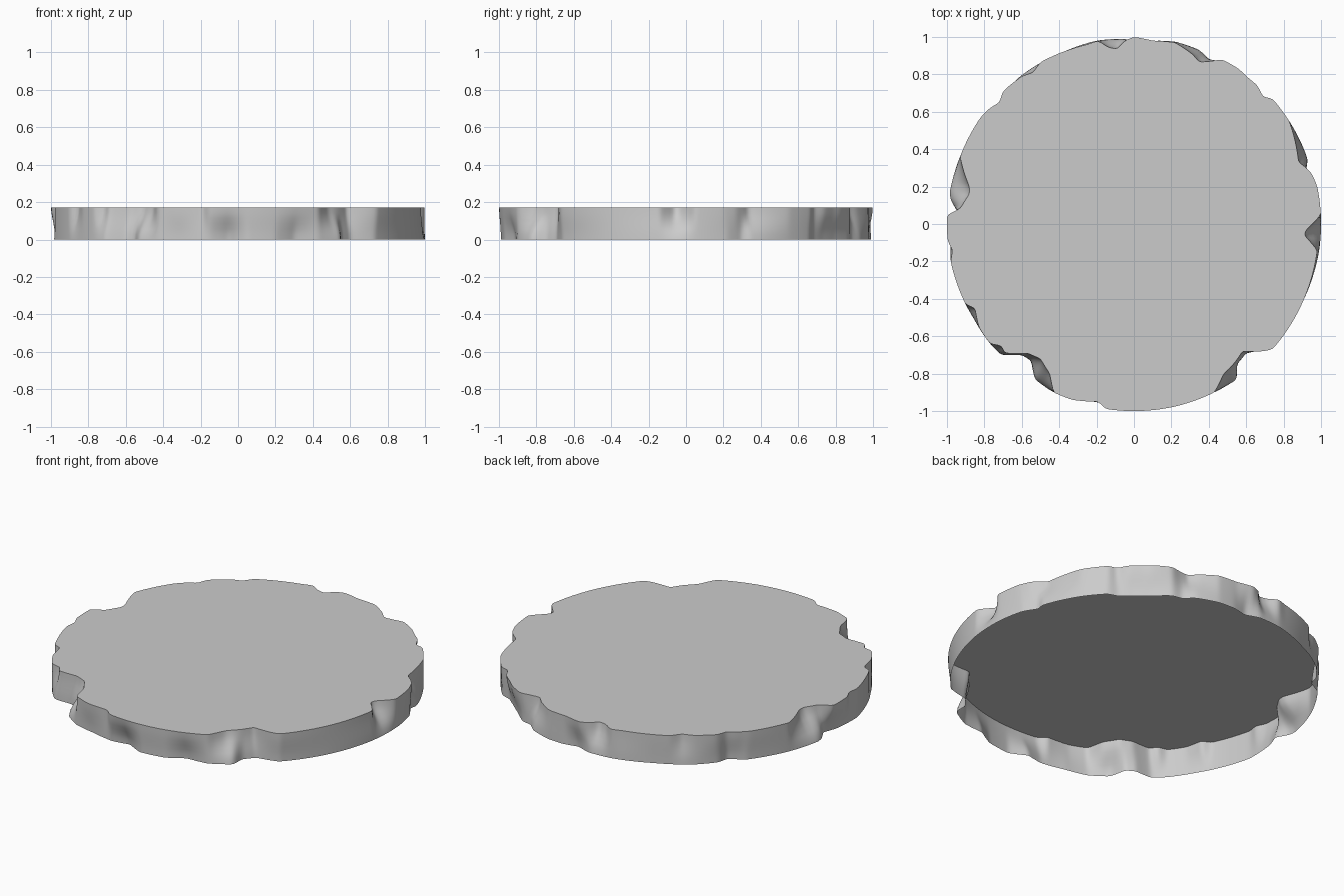
import bpy, bmesh, math

if "Cube" in bpy.data.objects:
    bpy.data.objects.remove(bpy.data.objects["Cube"])

H, N = 0.17, 480

# Chipped outlines, counter-clockwise; stretches between points follow polar arcs
TOP = [(1, .05), (.98, .2), (.95, .27), (.91, .31), (.88, .33), (.86, .45), (.83, .55),
       (.74, .67), (.69, .68), (.66, .74), (.60, .79), (.56, .83), (.47, .88), (.41, .87),
       (.35, .865), (.31, .91), (.22, .97), (.1, .98), (0, 1), (-.05, .98), (-.09, .935),
       (-.14, .945), (-.19, .98), (-.25, .96), (-.5, .865), (-.54, .81), (-.60, .79),
       (-.70, .71), (-.72, .65), (-.77, .62), (-.82, .57), (-.93, .36), (-.91, .28),
       (-.88, .2), (-.88, .16), (-.93, .08), (-1, .05), (-1, -.08), (-.97, -.14),
       (-.98, -.2), (-.9, -.43), (-.85, -.45), (-.83, -.55), (-.77, -.64), (-.71, -.65),
       (-.69, -.69), (-.57, -.69), (-.5, -.72), (-.45, -.8), (-.43, -.9), (-.33, -.94),
       (-.19, -.95), (-.15, -.99), (0, -1), (.2, -.98), (.43, -.9), (.48, -.8),
       (.54, -.74), (.58, -.68), (.69, -.68), (.74, -.67), (.98, -.14), (.91, -.06),
       (.92, -.03)]
BOTTOM = [(1, .05), (.97, .22), (.92, .30), (.93, .34), (.90, .42), (.83, .55), (.74, .66),
          (.68, .68), (.62, .73), (.55, .79), (.46, .87), (.40, .88), (.35, .93), (.22, .975),
          (.12, .98), (.03, .96), (-.05, .99), (-.2, .98), (-.42, .90), (-.52, .85),
          (-.62, .78), (-.70, .69), (-.71, .63), (-.80, .58), (-.93, .36), (-.985, .17),
          (-.98, .13), (-.94, .06), (-.97, -.02), (-.98, -.2), (-.9, -.43), (-.86, -.5),
          (-.77, -.64), (-.71, -.70), (-.60, -.70), (-.55, -.73), (-.53, -.83),
          (-.43, -.9), (-.3, -.93), (-.15, -.96), (-.05, -.94), (.05, -.99), (.2, -.97),
          (.3, -.91), (.43, -.9), (.55, -.83), (.55, -.75), (.60, -.69), (.73, -.66),
          (.90, -.42), (.99, -.14)]


def radii(points):
    """Sample a closed outline as radius by angle."""
    keys = sorted((math.atan2(y, x) % math.tau, math.hypot(x, y)) for x, y in points)
    keys = [(keys[-1][0] - math.tau, keys[-1][1])] + keys + [(keys[0][0] + math.tau, keys[0][1])]
    out, k = [], 0
    for i in range(N):
        a = math.tau * i / N
        while keys[k + 1][0] < a:
            k += 1
        (a0, r0), (a1, r1) = keys[k], keys[k + 1]
        t = (a - a0) / max(a1 - a0, 1e-6)
        out.append(min(1.0, r0 + (r1 - r0) * t))
    # light rounding of the corners
    return [(out[i - 1] + 2 * out[i] + out[(i + 1) % N]) / 4 for i in range(N)]


top, bottom = radii(TOP), radii(BOTTOM)
bm = bmesh.new()

# Rim: loft from lower to upper outline, underside left open
rings = []
for j in range(7):
    t = j / 6
    s = t * t * (3 - 2 * t)
    ring = []
    for i in range(N):
        r = bottom[i] * (1 - s) + top[i] * s
        a = math.tau * i / N
        ring.append(bm.verts.new((r * math.cos(a), r * math.sin(a), H * t)))
    rings.append(ring)
for lo, hi in zip(rings, rings[1:]):
    for i in range(N):
        k = (i + 1) % N
        bm.faces.new((lo[i], lo[k], hi[k], hi[i]))

# Flat top
centre = bm.verts.new((0, 0, H))
for i in range(N):
    bm.faces.new((rings[-1][i], rings[-1][(i + 1) % N], centre))

mesh = bpy.data.meshes.new("round_base")
bm.to_mesh(mesh)
bm.free()
base = bpy.data.objects.new("round_base", mesh)
bpy.context.collection.objects.link(base)
bpy.context.view_layer.objects.active = base
base.select_set(True)
bpy.ops.object.shade_smooth_by_angle(angle=math.radians(40))
